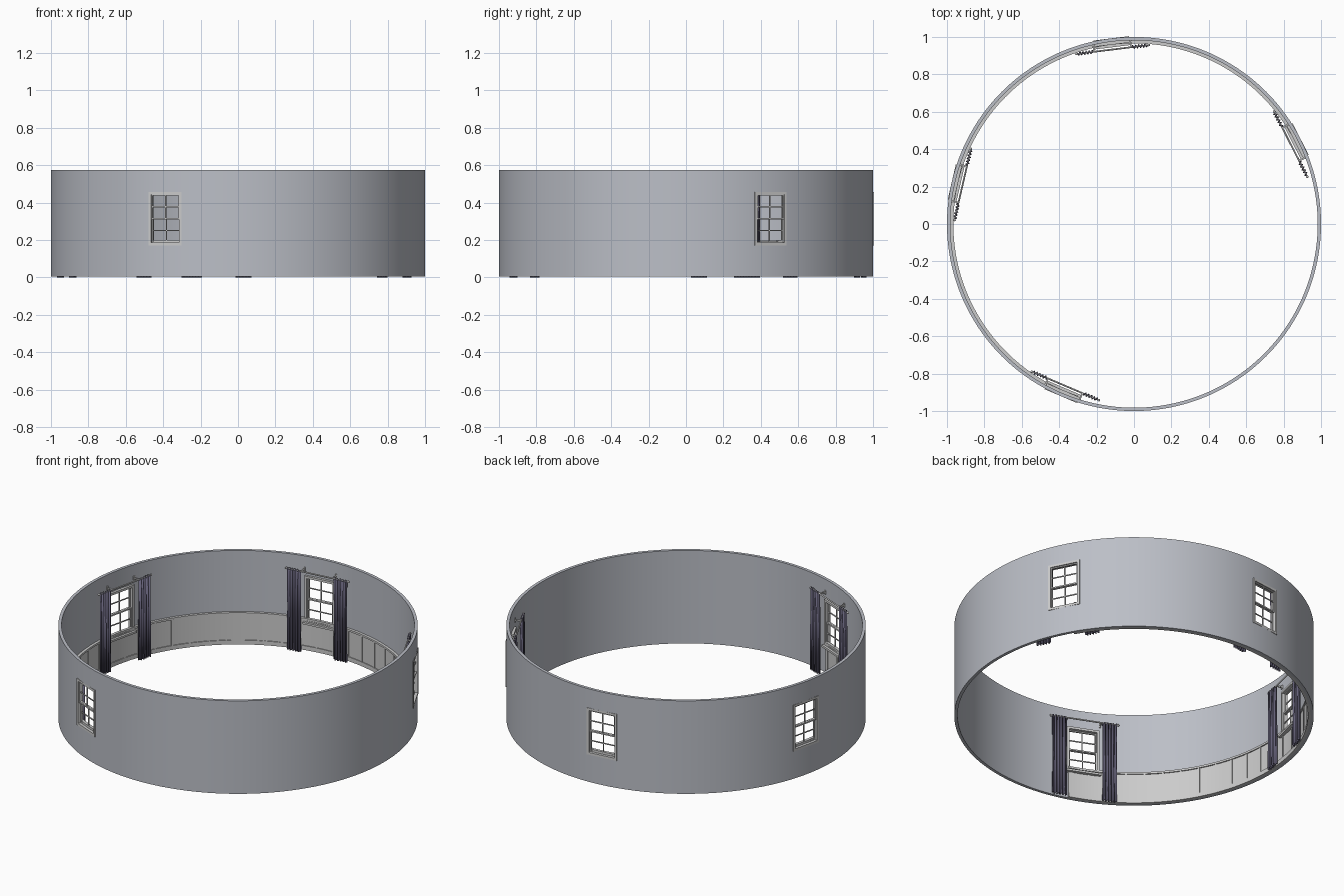
import bpy, bmesh, math
from mathutils import Matrix, Vector

if "Cube" in bpy.data.objects:
    bpy.data.objects.remove(bpy.data.objects["Cube"])

WINDOW_ANGLES = [27, 97, 167, 247]
Z0, Z1 = 0.172, 0.458          # window opening surround
HALF_W = 0.095


def material(name, rgb):
    m = bpy.data.materials.new(name)
    m.diffuse_color = (*rgb, 1)
    m.use_nodes = True
    m.node_tree.nodes["Principled BSDF"].inputs["Base Color"].default_value = m.diffuse_color
    return m


curtain_mat = material("dark_cloth", (0.13, 0.12, 0.19))
wall_mat = material("wall_paint", (0.50, 0.52, 0.57))


def finish(name, bm, mat=None, smooth=None, angle=None):
    bmesh.ops.recalc_face_normals(bm, faces=bm.faces)
    me = bpy.data.meshes.new(name)
    bm.to_mesh(me)
    bm.free()
    ob = bpy.data.objects.new(name, me)
    bpy.context.collection.objects.link(ob)
    if mat:
        me.materials.append(mat)
    if angle is not None:       # local +y becomes the outward direction
        ob.matrix_world = Matrix.Rotation(math.radians(angle - 90), 4, 'Z')
    if smooth:
        bpy.ops.object.select_all(action='DESELECT')
        ob.select_set(True)
        bpy.context.view_layer.objects.active = ob
        bpy.ops.object.shade_smooth_by_angle(angle=math.radians(smooth))
    return ob


def box(bm, x0, x1, y0, y1, z0, z1, rot=Matrix.Identity(4)):
    size = Matrix.Diagonal((x1 - x0, y1 - y0, z1 - z0, 1))
    mid = Matrix.Translation(((x0 + x1) / 2, (y0 + y1) / 2, (z0 + z1) / 2))
    bmesh.ops.create_cube(bm, size=1, matrix=rot @ mid @ size)


def border(bm, hw, z0, z1, t, y0, y1):
    box(bm, -hw, -hw + t, y0, y1, z0, z1)
    box(bm, hw - t, hw, y0, y1, z0, z1)
    box(bm, -hw + t, hw - t, y0, y1, z0, z0 + t)
    box(bm, -hw + t, hw - t, y0, y1, z1 - t, z1)


def arc(bm, r0, r1, z0, z1, a0, a1, n):
    closed = a1 - a0 >= 360
    rings = []
    for i in range(n if closed else n + 1):
        a = math.radians(a0 + (a1 - a0) * i / n)
        rings.append([bm.verts.new((r * math.cos(a), r * math.sin(a), z))
                      for r, z in ((r0, z0), (r1, z0), (r1, z1), (r0, z1))])
    for i in range(n):
        p, q = rings[i], rings[(i + 1) % len(rings)]
        for k in range(4):
            bm.faces.new((p[k], p[(k + 1) % 4], q[(k + 1) % 4], q[k]))
    if not closed:
        bm.faces.new(rings[0])
        bm.faces.new(rings[-1])


# round wall with window openings
bm = bmesh.new()
arc(bm, 0.982, 1.0, 0.004, 0.575, 0, 360, 192)
wall = finish("round_wall", bm, wall_mat)
bm = bmesh.new()
for a in WINDOW_ANGLES:
    box(bm, -HALF_W + .006, HALF_W - .006, 0.9, 1.1, Z0 + .006, Z1 - .006,
        Matrix.Rotation(math.radians(a - 90), 4, 'Z'))
cutter = finish("window_cutter", bm)
mod = wall.modifiers.new("openings", 'BOOLEAN')
mod.object, mod.operation, mod.solver = cutter, 'DIFFERENCE', 'EXACT'
bpy.context.view_layer.objects.active = wall
bpy.ops.object.modifier_apply(modifier="openings")
bpy.data.objects.remove(cutter)
wall.select_set(True)
bpy.ops.object.shade_smooth_by_angle(angle=math.radians(30))

# wainscot: backing, baseboard, top rail and battens
A0, A1 = 30, 252
bm = bmesh.new()
arc(bm, 0.973, 0.984, 0.004, 0.195, A0, A1, 120)
finish("wainscot_panel", bm, smooth=30)
bm = bmesh.new()
arc(bm, 0.968, 0.974, 0.004, 0.03, A0, A1, 120)
finish("baseboard", bm, smooth=30)
bm = bmesh.new()
arc(bm, 0.966, 0.984, 0.188, 0.2, A0, A1, 120)
finish("wainscot_rail", bm, smooth=30)
bm = bmesh.new()
count = 36
for i in range(count + 1):
    a = A0 + 1 + (A1 - A0 - 2) * i / count
    box(bm, -0.006, 0.006, 0.969, 0.975, 0.03, 0.188,
        Matrix.Rotation(math.radians(a - 90), 4, 'Z'))
finish("wainscot_battens", bm)

for a in WINDOW_ANGLES:
    # casing outside and inside, with the sill
    bm = bmesh.new()
    border(bm, HALF_W, Z0, Z1, 0.014, 0.966, 1.0)
    box(bm, -HALF_W - .006, HALF_W + .006, 0.952, 0.985, Z0 - .006, Z0 + .006)
    finish("window_frame", bm, angle=a)

    # two sashes, each with two by two panes
    bm = bmesh.new()
    zm = (Z0 + Z1) / 2
    for lo, hi, y in ((Z0 + .012, zm + .004, 0.974), (zm - .004, Z1 - .012, 0.984)):
        border(bm, HALF_W - .012, lo, hi, 0.008, y, y + .009)
        box(bm, -.003, .003, y + .002, y + .007, lo, hi)
        box(bm, -HALF_W + .014, HALF_W - .014, y + .002, y + .007,
            (lo + hi) / 2 - .003, (lo + hi) / 2 + .003)
    finish("window_sashes", bm, angle=a)

    # curtain rod with finials and brackets
    bm = bmesh.new()
    turn = Matrix.Translation((0, 0.94, 0.495)) @ Matrix.Rotation(math.pi / 2, 4, 'Y')
    bmesh.ops.create_cone(bm, cap_ends=True, segments=12, radius1=.0045,
                          radius2=.0045, depth=0.39, matrix=turn)
    for s in (-1, 1):
        bmesh.ops.create_uvsphere(bm, u_segments=12, v_segments=8, radius=.007,
                                  matrix=Matrix.Translation((s * .195, 0.94, 0.495)))
        box(bm, s * .1 - .004, s * .1 + .004, 0.938, 0.98, 0.491, 0.499)
        box(bm, s * .1 - .006, s * .1 + .006, 0.972, 0.982, 0.483, 0.507)
    finish("curtain_rod", bm, smooth=40, angle=a)

    # pleated curtains hanging at both sides
    for s, side in ((-1, "left"), (1, "right")):
        bm = bmesh.new()
        n, grid = 48, []
        for z, amp, squeeze in ((0.0, .010, 1.0), (0.25, .009, .96), (0.5, .006, 1.0)):
            row = []
            for i in range(n + 1):
                t = i / n
                x = s * (0.146 + (t - .5) * .084 * squeeze)
                row.append(bm.verts.new((x, 0.94 + amp * math.sin(t * math.tau * 5), z)))
            grid.append(row)
        for lo, hi in zip(grid, grid[1:]):
            for i in range(n):
                bm.faces.new((lo[i], lo[i + 1], hi[i + 1], hi[i]))
        ob = finish("curtain_" + side, bm, curtain_mat, smooth=60, angle=a)
        thick = ob.modifiers.new("cloth", 'SOLIDIFY')
        thick.thickness, thick.offset = .003, 0
